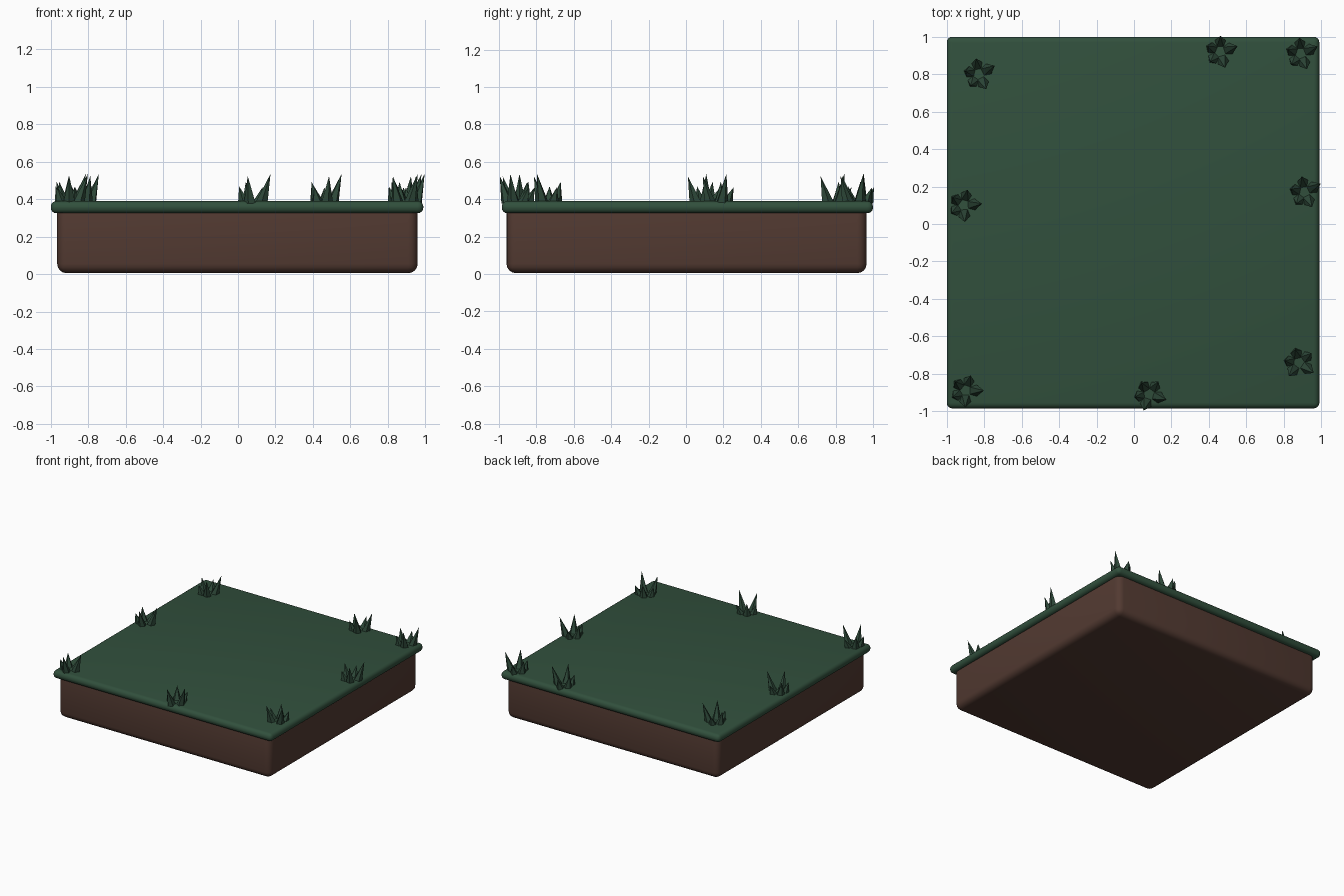
import bpy
import bmesh
from math import cos, sin, radians, tau

cube = bpy.data.objects.get("Cube")
if cube:
    bpy.data.objects.remove(cube, do_unlink=True)


def material(name, rgb):
    mat = bpy.data.materials.new(name)
    mat.use_nodes = True
    mat.diffuse_color = (*rgb, 1)
    mat.node_tree.nodes["Principled BSDF"].inputs["Base Color"].default_value = (*rgb, 1)
    return mat


soil_brown = material("soil brown", (0.085, 0.042, 0.031))
grass_green = material("grass green", (0.031, 0.080, 0.046))
blade_green = material("blade green", (0.027, 0.066, 0.041))


def rounded_box(name, size, center, radius, segments, mat):
    bpy.ops.mesh.primitive_cube_add(size=1, location=center)
    box = bpy.context.object
    box.name = name
    box.scale = size
    bpy.ops.object.transform_apply(location=False, rotation=False, scale=True)
    bevel = box.modifiers.new("rounded edges", "BEVEL")
    bevel.width = radius
    bevel.segments = segments
    bpy.ops.object.modifier_apply(modifier=bevel.name)
    bpy.ops.object.shade_smooth_by_angle(angle=radians(40))
    box.data.materials.append(mat)
    return box


# Soil block and the overhanging turf slab
rounded_box("soil_block", (1.925, 1.925, 0.37), (-0.003, 0.003, 0.19), 0.05, 4, soil_brown)
rounded_box("turf_slab", (1.99, 1.985, 0.065), (-0.005, 0.0075, 0.3575), 0.03, 4, grass_green)

# Blades of one tuft: direction in degrees, reach of the tip, height
BLADES = [(-17, 0.098, 0.147), (54, 0.085, 0.075), (122, 0.072, 0.105),
          (190, 0.075, 0.08), (252, 0.09, 0.135)]
GROUND = 0.388


def add_blade(bm, x, y, angle, reach, height):
    # Leaning five-sided spike with its base sunk into the turf
    cx, cy = x + 0.046 * cos(angle), y + 0.046 * sin(angle)
    ring = [bm.verts.new((cx + 0.035 * cos(angle + tau * i / 5),
                          cy + 0.035 * sin(angle + tau * i / 5),
                          GROUND - 0.01)) for i in range(5)]
    tip = bm.verts.new((x + reach * cos(angle), y + reach * sin(angle), GROUND + height))
    for i in range(5):
        bm.faces.new((ring[i], ring[(i + 1) % 5], tip))
    bm.faces.new(ring[::-1])


# Tufts around the rim: position and turn
TUFTS = [(-0.83, 0.80, 45), (0.46, 0.92, 35), (0.89, 0.91, 40), (-0.91, 0.10, 22),
         (0.91, 0.17, 45), (0.88, -0.74, -18), (0.08, -0.91, 0), (-0.90, -0.89, 17)]
for number, (x, y, turn) in enumerate(TUFTS, 1):
    bm = bmesh.new()
    for direction, reach, height in BLADES:
        add_blade(bm, x, y, radians(direction + turn), reach, height)
    mesh = bpy.data.meshes.new(f"grass_tuft_{number}")
    bm.to_mesh(mesh)
    bm.free()
    mesh.materials.append(blade_green)
    tuft = bpy.data.objects.new(f"grass_tuft_{number}", mesh)
    bpy.context.collection.objects.link(tuft)
